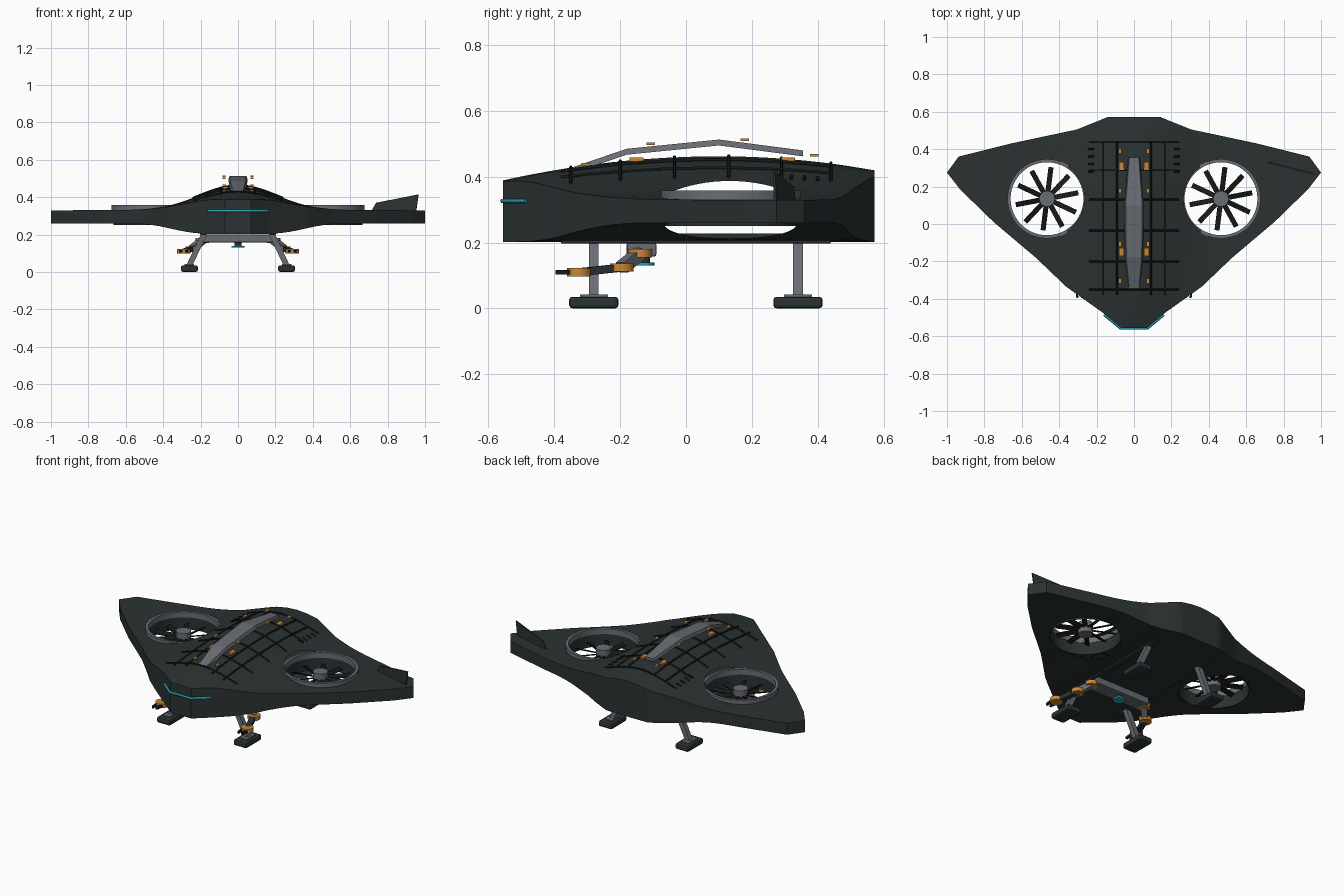
import bpy, bmesh, math
from mathutils import Vector

cube = bpy.data.objects.get("Cube")
if cube:
    bpy.data.objects.remove(cube, do_unlink=True)


def material(name, rgb):
    m = bpy.data.materials.new(name)
    m.use_nodes = True
    m.diffuse_color = (*rgb, 1)
    m.node_tree.nodes["Principled BSDF"].inputs["Base Color"].default_value = (*rgb, 1)
    return m


DARK = material("dark_hull", (0.024, 0.032, 0.032))
BLACK = material("black_line", (0.008, 0.010, 0.010))
GREY = material("metal_grey", (0.14, 0.15, 0.17))
ORANGE = material("orange_joint", (0.58, 0.24, 0.04))
CYAN = material("cyan_light", (0.02, 0.34, 0.45))
FAN = (0.465, 0.135)
SIDES = ((1, "left"), (-1, "right"))


def finish(bm, name, mat, bevel=0, smooth=True):
    me = bpy.data.meshes.new(name)
    bm.to_mesh(me)
    bm.free()
    ob = bpy.data.objects.new(name, me)
    bpy.context.collection.objects.link(ob)
    me.materials.append(mat)
    if bevel:
        mod = ob.modifiers.new("bevel", "BEVEL")
        mod.width, mod.segments = bevel, 2
    elif smooth:
        bpy.context.view_layer.objects.active = ob
        bpy.ops.object.select_all(action="DESELECT")
        ob.select_set(True)
        bpy.ops.object.shade_smooth_by_angle(angle=math.radians(30))
    return ob


def box(name, mat, centre, size, bevel=0):
    bm = bmesh.new()
    bmesh.ops.create_cube(bm, size=1)
    for v in bm.verts:
        v.co = Vector(a * b + c for a, b, c in zip(v.co, size, centre))
    return finish(bm, name, mat, bevel, False)


def cylinder(name, mat, centre, r, h, n=24):
    bm = bmesh.new()
    bmesh.ops.create_cone(bm, cap_ends=True, segments=n, radius1=r, radius2=r, depth=h)
    bmesh.ops.translate(bm, vec=Vector(centre), verts=bm.verts)
    return finish(bm, name, mat)


def tube(name, mat, centre, r_in, r_out, z0, z1):
    bm = bmesh.new()
    pts = [bm.verts.new((r, 0, z)) for r, z in
           ((r_in, z0), (r_out, z0), (r_out, z1), (r_in, z1))]
    edges = [bm.edges.new((pts[i], pts[i - 1])) for i in range(4)]
    bmesh.ops.spin(bm, geom=pts + edges, axis=(0, 0, 1), cent=(0, 0, 0),
                   angle=math.tau, steps=48)
    bmesh.ops.remove_doubles(bm, verts=bm.verts, dist=0.0001)
    bmesh.ops.recalc_face_normals(bm, faces=bm.faces)
    bmesh.ops.translate(bm, vec=(*centre, 0), verts=bm.verts)
    return finish(bm, name, mat)


def beam(name, mat, a, b, w, h):
    """Rectangular bar between two points."""
    a, b = Vector(a), Vector(b)
    bm = bmesh.new()
    bmesh.ops.create_cube(bm, size=1)
    turn = (b - a).to_track_quat("Y", "Z")
    for v in bm.verts:
        v.co = (a + b) / 2 + turn @ Vector((v.co.x * w, v.co.y * (b - a).length, v.co.z * h))
    return finish(bm, name, mat, 0, False)


def wire(name, mat, pts, r):
    cu = bpy.data.curves.new(name, "CURVE")
    cu.dimensions, cu.bevel_depth, cu.bevel_resolution = "3D", r, 1
    cu.use_fill_caps = True
    sp = cu.splines.new("POLY")
    sp.points.add(len(pts) - 1)
    for p, co in zip(sp.points, pts):
        p.co = (*co, 1)
    cu.materials.append(mat)
    ob = bpy.data.objects.new(name, cu)
    bpy.context.collection.objects.link(ob)


# Hull surface: smooth central hump blending into flat wings
def top_z(x, y):
    spine = 0.462 - (0.17 if y < 0.1 else 0.19) * (y - 0.1) ** 2
    return 0.33 + (spine - 0.33) * math.exp(-(x / 0.29) ** 2)


def bottom_z(x):
    return 0.26 - 0.058 * math.exp(-(x / 0.39) ** 4)


# Hull: outline sheet with two fan openings, thickened into a hollow shell
half = [(0.07, -0.555), (0.17, -0.472), (0.364, -0.334), (0.525, -0.18), (0.75, 0.01),
        (0.93, 0.185), (1.0, 0.275), (0.938, 0.36), (0.66, 0.43), (0.307, 0.505), (0.14, 0.572)]
bm = bmesh.new()


def loop(pts):
    vs = [bm.verts.new((x, y, 0)) for x, y in pts]
    return [bm.edges.new((vs[i - 1], vs[i])) for i in range(len(vs))]


edges = loop(half + [(-x, y) for x, y in reversed(half)])
for s, _ in SIDES:
    edges += loop([(s * FAN[0] + 0.2 * math.cos(i * math.tau / 48),
                    FAN[1] + 0.2 * math.sin(i * math.tau / 48)) for i in range(48)])
bmesh.ops.triangle_fill(bm, edges=edges, use_beauty=True)
for axis, count in ((0, 15), (1, 8)):
    for i in range(-count, count + 1):
        co, no = [0, 0, 0], [0, 0, 0]
        co[axis], no[axis] = i * 0.06, 1
        bmesh.ops.bisect_plane(bm, geom=bm.verts[:] + bm.edges[:] + bm.faces[:],
                               plane_co=co, plane_no=no, dist=0.0001)
res = bmesh.ops.extrude_face_region(bm, geom=bm.faces[:], use_keep_orig=True)
upper = {g for g in res["geom"] if isinstance(g, bmesh.types.BMVert)}
for v in bm.verts:
    v.co.z = top_z(v.co.x, v.co.y) if v in upper else bottom_z(v.co.x)
bmesh.ops.recalc_face_normals(bm, faces=bm.faces)
hole_walls = [f for f in bm.faces if abs(f.normal.z) < 0.2 and
              all(math.hypot(abs(v.co.x) - FAN[0], v.co.y - FAN[1]) < 0.203 for v in f.verts)]
bmesh.ops.delete(bm, geom=hole_walls, context="FACES_ONLY")
bmesh.ops.triangulate(bm, faces=bm.faces)
finish(bm, "hull", DARK)

# Lift fans
for s, side in SIDES:
    c = (s * FAN[0], FAN[1])
    tube(side + "_fan_ring", GREY, c, 0.195, 0.212, 0.325, 0.358)
    tube(side + "_fan_duct", DARK, c, 0.197, 0.201, 0.25, 0.33)
    cylinder(side + "_fan_hub", GREY, (*c, 0.3), 0.042, 0.07)
    bm = bmesh.new()
    for i in range(10):
        a = math.tau * (i + 0.3) / 10
        u, t = Vector((math.cos(a), math.sin(a), 0)), Vector((-math.sin(a), math.cos(a), 0.4 * s))
        new = bmesh.ops.create_cube(bm, size=1)["verts"]
        for v in new:
            r = 0.1 + v.co.x * 0.14
            v.co = Vector((*c, 0.295)) + u * r + t * v.co.y * 0.027 + Vector((0, 0, v.co.z * 0.006))
    finish(bm, side + "_fan_blades", BLACK, 0, False)

# Raised spine bar above the hump
bm = bmesh.new()
rings = []
for y, z, w in ((-0.35, 0.427, 0.03), (-0.18, 0.485, 0.048), (0.1, 0.513, 0.052), (0.355, 0.48, 0.03)):
    rings.append([bm.verts.new((x, y, zz)) for x, zz in
                  ((-w, z - 0.018), (w, z - 0.018), (w * 0.85, z), (-w * 0.85, z))])
for a, b in zip(rings, rings[1:]):
    for i in range(4):
        bm.faces.new((a[i - 1], a[i], b[i], b[i - 1]))
bm.faces.new(rings[0])
bm.faces.new(rings[-1])
bmesh.ops.recalc_face_normals(bm, faces=bm.faces)
finish(bm, "spine_bar", GREY, 0, False)

# Seam lines lying on the upper hull
for y in (-0.35, -0.2, -0.035, 0.13, 0.29, 0.44):
    wire("cross_seam", BLACK, [(i * 0.024, y, top_z(i * 0.024, y) + 0.002)
                               for i in range(-10, 11)], 0.005)

for s, side in SIDES:
    for x in (0.09, 0.167):
        wire(side + "_long_seam", BLACK, [(s * x, i * 0.041 - 0.38, top_z(x, i * 0.041 - 0.38) + 0.002)
                                          for i in range(21)], 0.005)
    for y in (0.28, 0.32, 0.36, 0.4):
        wire(side + "_short_seam", BLACK, [(s * x, y, top_z(x, y) + 0.002)
                                           for x in (0.215, 0.245)], 0.005)
    # Orange spine clips and hull clips
    for y, z in ((-0.305, 0.437), (-0.107, 0.5), (0.178, 0.512), (0.39, 0.465)):
        box(side + "_spine_clip", ORANGE, (s * 0.075, y, z), (0.018, 0.026, 0.008))
    for y in (-0.15, 0.31):
        box(side + "_hull_clip", ORANGE, (s * 0.066, y, 0.452), (0.026, 0.042, 0.012))

    # Belly rail, landing legs and feet
    box(side + "_belly_rail", DARK, (s * 0.185, 0.03, 0.212), (0.035, 0.82, 0.03), 0.004)
    for y, end in ((-0.28, "front"), (0.34, "rear")):
        beam(f"{side}_{end}_leg", GREY, (s * 0.18, y, 0.205), (s * 0.26, y, 0.035), 0.03, 0.03)
        box(f"{side}_{end}_foot_plate", GREY, (s * 0.26, y, 0.037), (0.05, 0.085, 0.01))
        box(f"{side}_{end}_foot", DARK, (s * 0.26, y, 0.018), (0.09, 0.15, 0.035), 0.01)

    # Folding arm with three joints and a two-prong gripper
    joints = [(s * 0.19, -0.14, 0.168), (s * 0.245, -0.195, 0.124), (s * 0.29, -0.325, 0.11)]
    for j in joints:
        cylinder(side + "_arm_joint", ORANGE, j, 0.036, 0.025, 16)
    beam(side + "_upper_arm", GREY, joints[0], joints[1], 0.035, 0.035)
    beam(side + "_forearm", DARK, joints[1], joints[2], 0.03, 0.024)
    for dx in (-0.018, 0.018):
        x, y, z = joints[2]
        beam(side + "_gripper_prong", BLACK, (x + dx, y - 0.02, z), (x + dx * 0.7, -0.395, z), 0.011, 0.014)

# Arm crossbar and belly sensor
box("arm_crossbar", GREY, (0, -0.135, 0.179), (0.37, 0.09, 0.042), 0.006)
cylinder("sensor_mount", DARK, (0, -0.13, 0.15), 0.02, 0.03)
cylinder("sensor_lens", CYAN, (0, -0.13, 0.135), 0.034, 0.01)

# Nose light strip wrapping the front edge
wire("nose_light", CYAN, [(-0.16, -0.485, 0.327), (-0.072, -0.558, 0.327),
                          (0.072, -0.558, 0.327), (0.16, -0.485, 0.327)], 0.007)

# Single fin on the left wing tip
bm = bmesh.new()
base, along = Vector((0.715, 0.33, 0)), Vector((0.97, -0.243, 0))
across = Vector((0.243, 0.97, 0)) * 0.004
faces = []
for k in (-1, 1):
    faces.append([bm.verts.new(base + along * d + across * k + Vector((0, 0, z)))
                  for d, z in ((0, 0.328), (0.245, 0.328), (0.258, 0.415), (0.025, 0.37))])
    bm.faces.new(faces[-1])
for i in range(4):
    bm.faces.new((faces[0][i - 1], faces[0][i], faces[1][i], faces[1][i - 1]))
bmesh.ops.recalc_face_normals(bm, faces=bm.faces)
finish(bm, "left_wing_fin", DARK, 0, False)
